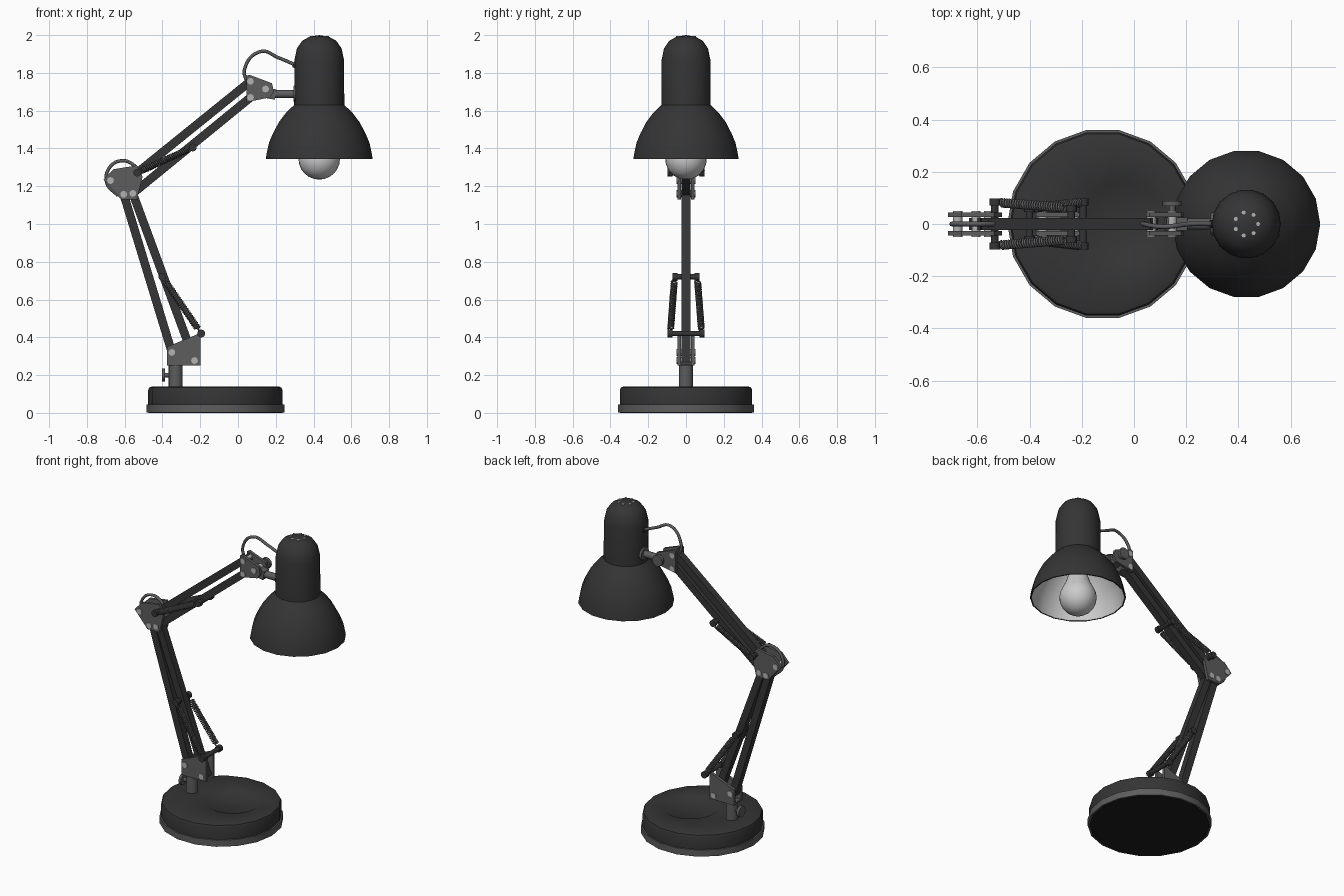
import bpy, bmesh, math
from mathutils import Vector, Matrix

if "Cube" in bpy.data.objects:
    bpy.data.objects.remove(bpy.data.objects["Cube"])


def mat(name, v):
    m = bpy.data.materials.new(name)
    m.diffuse_color = (v, v, v, 1)
    m.use_nodes = True
    m.node_tree.nodes["Principled BSDF"].inputs["Base Color"].default_value = m.diffuse_color
    return m


BLACK, UNDER = mat("black_paint", 0.035), mat("underside", 0.012)
GREY, STEEL, PALE = mat("dark_metal", 0.11), mat("steel", 0.45), mat("pale_white", 0.7)


def finish(name, bm, m, loc=(0, 0, 0)):
    bmesh.ops.recalc_face_normals(bm, faces=bm.faces[:])
    me = bpy.data.meshes.new(name)
    bm.to_mesh(me)
    bm.free()
    me.materials.append(m)
    ob = bpy.data.objects.new(name, me)
    ob.location = loc
    bpy.context.collection.objects.link(ob)
    return ob


def lathe(name, profile, loc, m, n=18):
    bm = bmesh.new()
    vs = [bm.verts.new((r, 0, z)) for r, z in profile]
    es = [bm.edges.new(p) for p in zip(vs, vs[1:])]
    bmesh.ops.spin(bm, geom=vs + es, axis=(0, 0, 1), cent=(0, 0, 0), angle=2 * math.pi, steps=n)
    bmesh.ops.remove_doubles(bm, verts=bm.verts[:], dist=1e-4)
    return finish(name, bm, m, loc)


def rod(name, a, b, r, m, n=12, r2=None):
    a, b = Vector(a), Vector(b)
    d = b - a
    mx = Matrix.Translation((a + b) / 2) @ d.to_track_quat('Z', 'Y').to_matrix().to_4x4()
    bm = bmesh.new()
    bmesh.ops.create_cone(bm, cap_ends=True, segments=n, radius1=r, radius2=r2 or r,
                          depth=d.length, matrix=mx)
    return finish(name, bm, m)


def bar(name, a, b, w=0.045, t=0.046, over=0.015):
    # square tube between two pivots (x, z) in the y = 0 plane
    a, b = Vector((a[0], 0, a[1])), Vector((b[0], 0, b[1]))
    d = b - a
    mx = (Matrix.Translation((a + b) / 2) @ Matrix.Rotation(-math.atan2(d.z, d.x), 4, 'Y')
          @ Matrix.Diagonal((d.length + 2 * over, t, w, 1)))
    bm = bmesh.new()
    bmesh.ops.create_cube(bm, size=1, matrix=mx)
    return finish(name, bm, BLACK)


def plates(name, pts, y0=0.026, y1=0.044):
    # mirrored pair of side plates cut from an (x, z) outline
    bm = bmesh.new()
    for s in (-1, 1):
        f = bm.faces.new([bm.verts.new((x, s * y0, z)) for x, z in pts])
        ext = bmesh.ops.extrude_face_region(bm, geom=[f], use_keep_orig=True)
        vs = [g for g in ext["geom"] if isinstance(g, bmesh.types.BMVert)]
        bmesh.ops.translate(bm, verts=vs, vec=(0, s * (y1 - y0), 0))
    return finish(name, bm, GREY)


def rivet(name, x, z, r=0.018):
    rod(name, (x, -0.049, z), (x, 0.049, z), r, STEEL)


def wire(name, pts, r, m, kind='POLY', res=1):
    cu = bpy.data.curves.new(name, 'CURVE')
    cu.dimensions = '3D'
    cu.bevel_depth, cu.bevel_resolution, cu.use_fill_caps = r, res, True
    sp = cu.splines.new(kind)
    if kind == 'BEZIER':
        sp.bezier_points.add(len(pts) - 1)
        for bp, p in zip(sp.bezier_points, pts):
            bp.co = p
            bp.handle_left_type = bp.handle_right_type = 'AUTO'
    else:
        sp.points.add(len(pts) - 1)
        for q, p in zip(sp.points, pts):
            q.co = (*p, 1)
    cu.materials.append(m)
    ob = bpy.data.objects.new(name, cu)
    bpy.context.collection.objects.link(ob)


def spring(name, a, b, r=0.015, turns=26, steps=9):
    # helix with straight hooks at both ends
    a, b = Vector(a), Vector(b)
    d = b - a
    q = d.to_track_quat('Z', 'Y')
    pts = [a]
    for i in range(turns * steps + 1):
        t, ang = i / (turns * steps), 2 * math.pi * i / steps
        pts.append(a + d * (0.09 + 0.82 * t) + q @ Vector((r * math.cos(ang), r * math.sin(ang), 0)))
    wire(name, pts + [b], 0.0045, GREY)


def spring_set(name, wide, narrow):
    # pair of springs between a wide and a narrow anchor rod
    for tag, (x, z), w in (("wide", wide, 0.097), ("narrow", narrow, 0.072)):
        rod(f"{name}_{tag}_anchor", (x, -w, z), (x, w, z), 0.014, BLACK)
        for s in (-1, 1):
            rod(f"{name}_{tag}_cap", (x, s * (w - 0.026), z), (x, s * w, z), 0.021, BLACK)
    for s in (-1, 1):
        spring(f"{name}_coil", (wide[0], s * 0.083, wide[1]), (narrow[0], s * 0.06, narrow[1]))


# Base
BX = -0.12
lathe("base_foot_pad", [(0, 0), (0.355, 0), (0.355, 0.006), (0, 0.006)], (BX, 0, 0), UNDER)
lathe("base_rim", [(0, 0.003), (0.365, 0.003), (0.365, 0.045), (0, 0.045)], (BX, 0, 0), GREY)
base = lathe("base_body", [(0, 0.04), (0.356, 0.04), (0.356, 0.12), (0.35, 0.134), (0.335, 0.14), (0, 0.14)],
             (BX, 0, 0), BLACK)
cutter = rod("dish_cutter", (-0.045, 0.015, 0.128), (-0.045, 0.015, 0.152), 0.14, BLACK, 32, 0.18)
cutter.hide_render = True
mod = base.modifiers.new("dish", 'BOOLEAN')
mod.object, mod.operation, mod.solver = cutter, 'DIFFERENCE', 'EXACT'
bpy.context.view_layer.objects.active = base
bpy.ops.object.modifier_apply(modifier="dish")
bpy.data.objects.remove(cutter)

# Post and clamp screw
rod("post", (-0.33, 0, 0.135), (-0.33, 0, 0.262), 0.037, GREY, 16)
rod("clamp_screw", (-0.40, 0, 0.2), (-0.34, 0, 0.2), 0.012, GREY)
rod("clamp_knob", (-0.403, 0, 0.2), (-0.386, 0, 0.2), 0.035, GREY)

# Pivots (x, z)
P1, P2 = (-0.35, 0.32), (-0.23, 0.277)
E1, E2, E3, E4 = (-0.605, 1.157), (-0.557, 1.162), (-0.675, 1.23), (-0.533, 1.272)
H1, H2, H3 = (0.066, 1.756), (0.066, 1.67), (0.146, 1.715)

# Brackets and rivets
plates("lower_bracket", [(-0.375, 0.25), (-0.198, 0.25), (-0.198, 0.425), (-0.23, 0.41), (-0.375, 0.35)])
bar("lower_bracket_floor", (-0.375, 0.257), (-0.28, 0.257), 0.014, 0.06, 0).data.materials[0] = GREY
plates("elbow_bracket", [(-0.712, 1.235), (-0.66, 1.29), (-0.535, 1.31), (-0.505, 1.25),
                         (-0.535, 1.13), (-0.62, 1.13)])
plates("head_bracket", [(0.045, 1.645), (0.17, 1.67), (0.19, 1.70), (0.18, 1.745), (0.06, 1.79), (0.045, 1.785)])
for i, p in enumerate((P1, P2, E1, E2, E3, H1, H2, H3)):
    rivet(f"rivet_{i}", *p)

# Arms
bar("lower_arm_rear_bar", P1, E1)
bar("lower_arm_front_bar", P2, E2)
bar("upper_arm_top_bar", E4, H1)
bar("upper_arm_bottom_bar", E2, H2)

# Springs
spring_set("lower_spring", (-0.195, 0.42), (-0.40, 0.72))
spring_set("upper_spring", E4, (-0.24, 1.405))

# Head joint: swivel block, tilt knob, stem and shade flange
bar("swivel_block", (0.12, 1.70), (0.20, 1.685), 0.055, 0.05, 0).data.materials[0] = GREY
rod("tilt_screw", (0.146, 0.04, 1.715), (0.146, 0.085, 1.715), 0.012, GREY)
rod("tilt_knob", (0.146, 0.068, 1.715), (0.146, 0.088, 1.715), 0.036, GREY)
rod("shade_stem", (0.18, 0, 1.688), (0.315, 0, 1.688), 0.022, GREY)
rod("shade_flange", (0.293, 0, 1.69), (0.325, 0, 1.69), 0.04, GREY, 12, 0.055)

# Shade: closed shell, pale inside
SX = 0.43
outer = [(0, 2.0), (0.05, 1.992), (0.09, 1.97), (0.118, 1.93), (0.131, 1.87), (0.133, 1.63), (0.175, 1.59),
         (0.213, 1.54), (0.245, 1.48), (0.266, 1.43), (0.278, 1.375), (0.283, 1.345)]
inner = [(max(r - 0.008, 0), z - (0.008 if z > 1.9 else 0)) for r, z in reversed(outer)]
shade = lathe("shade", outer + inner, (SX, 0, 0), BLACK)
shade.data.materials.append(PALE)
for p in shade.data.polygons:
    if p.normal.xy.dot(p.center.xy) < -0.001:
        p.material_index = 1
for i in range(7):
    a = 2 * math.pi * i / 7
    x, y = SX + 0.045 * math.cos(a), 0.045 * math.sin(a)
    rod(f"vent_{i}", (x, y, 1.985), (x, y, 1.9955), 0.008, STEEL, 8)

# Bulb and socket
ball = [(0.11 * math.sin(math.radians(t)), 1.345 - 0.11 * math.cos(math.radians(t))) for t in range(0, 121, 15)]
lathe("bulb", ball + [(0.075, 1.44), (0.055, 1.50), (0.048, 1.57), (0, 1.57)], (SX, 0, 0), PALE, 24)
rod("bulb_socket", (SX, 0, 1.56), (SX, 0, 1.75), 0.062, PALE, 18)

# Cord loops
wire("elbow_cord", [(-0.635, 0, 1.15), (-0.695, 0, 1.22), (-0.675, 0, 1.305), (-0.61, 0, 1.335),
                    (-0.55, 0, 1.31), (-0.52, 0, 1.27)], 0.009, GREY, 'BEZIER', 2)
wire("head_cord", [(0.05, 0, 1.74), (0.035, 0, 1.82), (0.12, -0.01, 1.913), (0.215, 0, 1.88),
                   (0.31, 0, 1.84)], 0.009, GREY, 'BEZIER', 2)
rod("cord_grommet", (0.292, 0, 1.845), (0.315, 0, 1.838), 0.016, BLACK)

# Smooth shading with kept edges
for ob in bpy.context.collection.objects:
    ob.select_set(ob.type == 'MESH')
bpy.context.view_layer.objects.active = base
bpy.ops.object.shade_smooth_by_angle(angle=math.radians(35))
